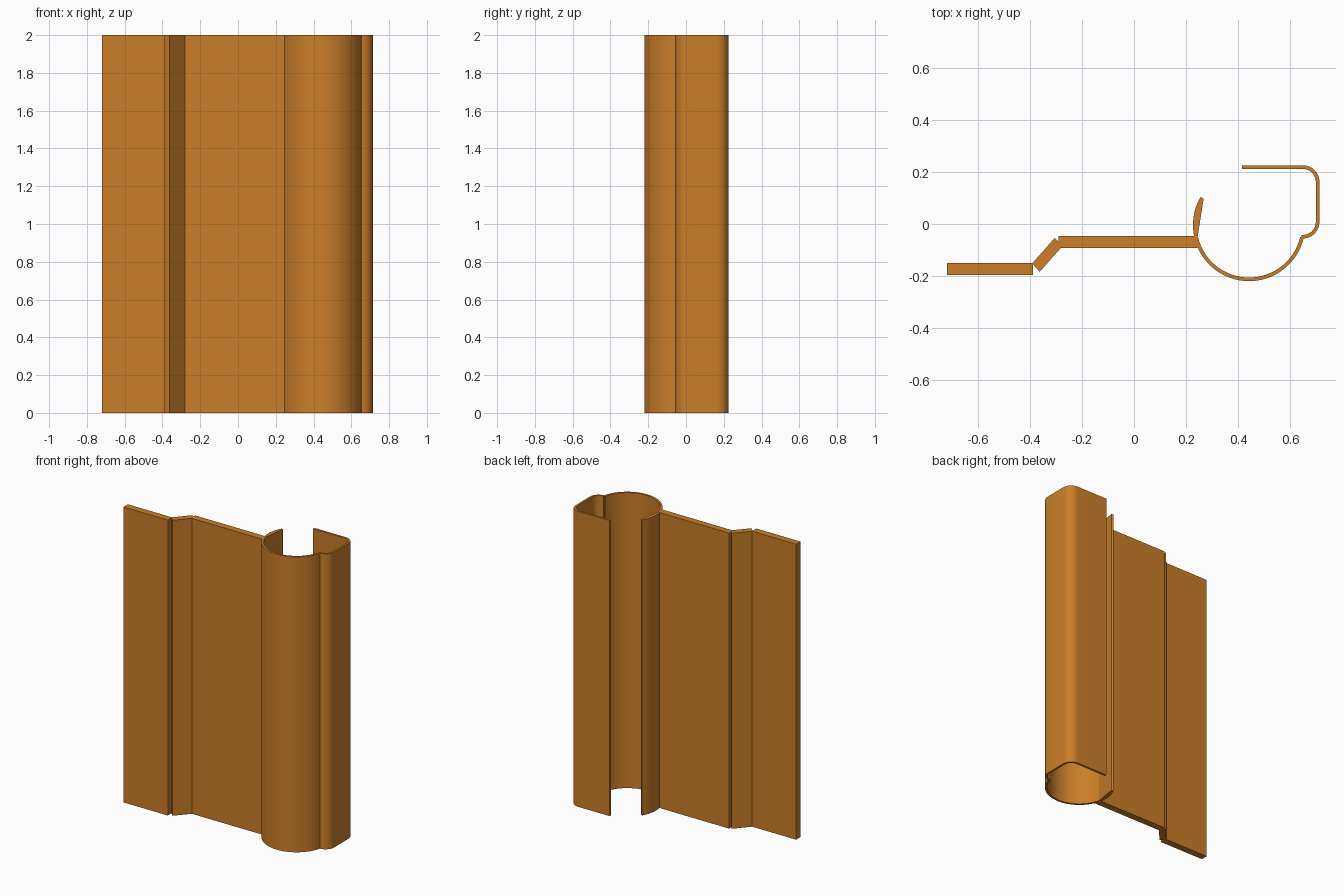
import bpy
import bmesh
from math import cos, sin, radians

cube = bpy.data.objects.get("Cube")
if cube:
    bpy.data.objects.remove(cube, do_unlink=True)

HEIGHT = 2.0
COLOUR = (0.60, 0.21, 0.022, 1)

bronze = bpy.data.materials.new("bronze")
bronze.use_nodes = True
bronze.diffuse_color = COLOUR
bronze.node_tree.nodes["Principled BSDF"].inputs["Base Color"].default_value = COLOUR


def arc(cx, cy, r, start, end, steps):
    """Points along an arc, angles in degrees."""
    angles = [radians(start + (end - start) * i / steps) for i in range(steps + 1)]
    return [(cx + r * cos(a), cy + r * sin(a)) for a in angles]


def extrude(name, profile):
    """Raise a closed plan outline to the full height."""
    bm = bmesh.new()
    base = bm.faces.new([bm.verts.new((x, y, 0)) for x, y in profile])
    top = bmesh.ops.extrude_face_region(bm, geom=[base], use_keep_orig=True)
    verts = [v for v in top["geom"] if isinstance(v, bmesh.types.BMVert)]
    bmesh.ops.translate(bm, verts=verts, vec=(0, 0, HEIGHT))
    bmesh.ops.recalc_face_normals(bm, faces=bm.faces)
    mesh = bpy.data.meshes.new(name)
    bm.to_mesh(mesh)
    bm.free()
    mesh.materials.append(bronze)
    obj = bpy.data.objects.new(name, mesh)
    bpy.context.collection.objects.link(obj)
    bpy.ops.object.select_all(action="DESELECT")
    obj.select_set(True)
    bpy.context.view_layer.objects.active = obj
    bpy.ops.object.shade_smooth_by_angle(angle=radians(25))
    return obj


def rectangle(x0, x1, y0, y1):
    return [(x0, y0), (x1, y0), (x1, y1), (x0, y1)]


# Flat stepped flange
extrude("outer_plate", rectangle(-0.72, -0.388, -0.197, -0.15))
extrude("sloped_step", [(-0.392, -0.152), (-0.363, -0.184), (-0.276, -0.086), (-0.305, -0.053)])
extrude("inner_plate", rectangle(-0.29, 0.245, -0.092, -0.046))

# Round channel: thin curved wall
cx, cy, radius, wall = 0.443, -0.004, 0.216, 0.014
extrude("round_channel", arc(cx, cy, radius, 193, 347, 32)
        + arc(cx, cy, radius - wall, 347, 193, 32))

# Tapered lip that closes the channel beside the plate
extrude("tapered_lip", arc(cx, cy, radius, 196, 150, 10) + [(0.268, 0.098), (0.243, -0.062)])


# Hooked return wall with two rounded corners
def hook(offset):
    r = 0.064 - offset
    return (arc(0.65, 0.008, r, -95, 0, 8)
            + arc(0.65, 0.162, r, 0, 90, 8)
            + [(0.415, 0.162 + r)])


extrude("hooked_wall", hook(0) + hook(0.014)[::-1])
